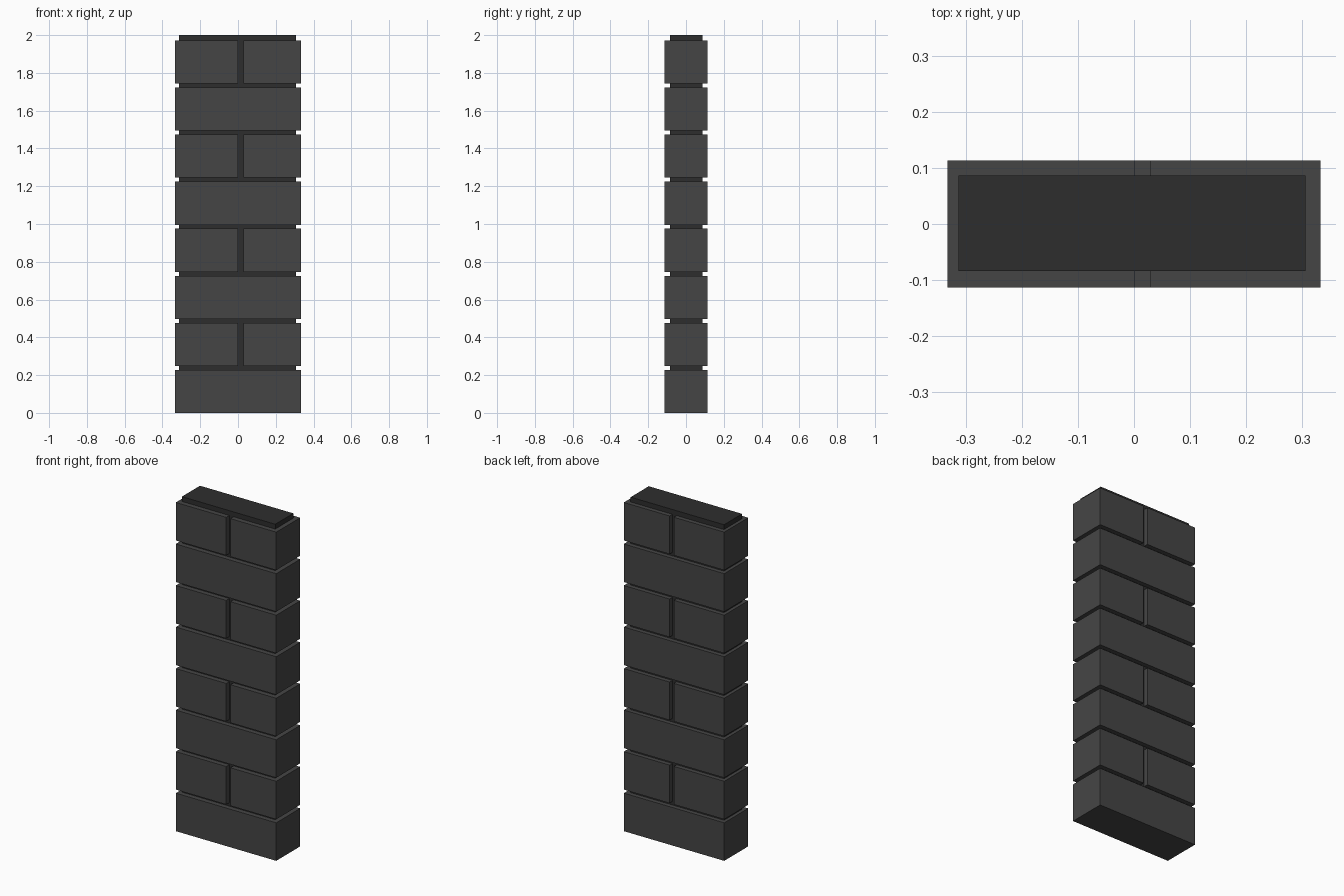
import bpy

if "Cube" in bpy.data.objects:
    bpy.data.objects.remove(bpy.data.objects["Cube"])


def material(name, value):
    m = bpy.data.materials.new(name)
    m.diffuse_color = (value, value, value, 1)
    m.use_nodes = True
    m.node_tree.nodes["Principled BSDF"].inputs["Base Color"].default_value = m.diffuse_color
    return m


brick_mat = material("brick_grey", 0.06)
mortar_mat = material("mortar_grey", 0.027)


def box(name, lo, hi, mat):
    centre = [(a + b) / 2 for a, b in zip(lo, hi)]
    bpy.ops.mesh.primitive_cube_add(size=1, location=centre)
    ob = bpy.context.object
    ob.name = name
    ob.scale = [b - a for a, b in zip(lo, hi)]
    bpy.ops.object.transform_apply(location=False, rotation=False, scale=True)
    ob.data.materials.append(mat)


# Mortar core, slightly off centre and rising above the last course
box("mortar_core", (-0.313, -0.084, 0.01), (0.306, 0.087, 2.0), mortar_mat)

# Eight courses alternating one long brick and two half bricks
X, Y, PITCH, HEIGHT = 0.333, 0.1135, 0.249, 0.228
for row in range(8):
    z = row * PITCH
    spans = [(-X, 0.001), (0.029, X)] if row % 2 else [(-X, X)]
    for i, (x0, x1) in enumerate(spans):
        box(f"brick_{row}_{i}", (x0, -Y, z), (x1, Y, z + HEIGHT), brick_mat)
